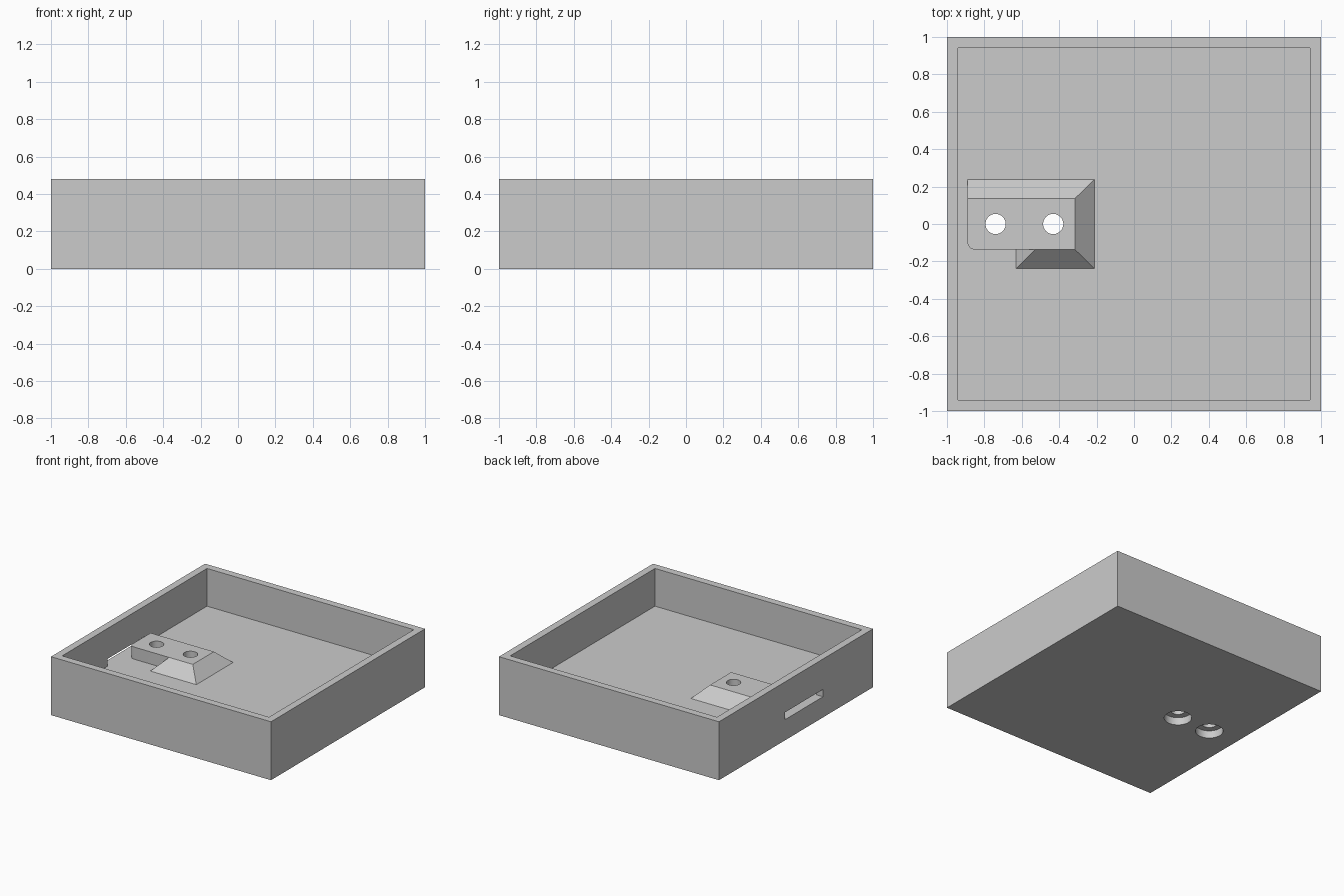
import bpy
import bmesh
from math import radians

if "Cube" in bpy.data.objects:
    bpy.data.objects.remove(bpy.data.objects["Cube"], do_unlink=True)

HEIGHT, WALL, FLOOR, BOSS_TOP = 0.48, 0.06, 0.17, 0.27

grey = bpy.data.materials.new("plain grey")
grey.use_nodes = True
grey.diffuse_color = (0.6, 0.6, 0.6, 1)
grey.node_tree.nodes["Principled BSDF"].inputs["Base Color"].default_value = (0.6, 0.6, 0.6, 1)


def finish(name, bm):
    bmesh.ops.recalc_face_normals(bm, faces=bm.faces)
    mesh = bpy.data.meshes.new(name)
    bm.to_mesh(mesh)
    bm.free()
    mesh.materials.append(grey)
    obj = bpy.data.objects.new(name, mesh)
    bpy.context.collection.objects.link(obj)
    return obj


def loft(name, lower, upper):
    """Solid between two matching rings of points."""
    bm = bmesh.new()
    a = [bm.verts.new(p) for p in lower]
    b = [bm.verts.new(p) for p in upper]
    bm.faces.new(a)
    bm.faces.new(b)
    for i in range(len(a)):
        j = (i + 1) % len(a)
        bm.faces.new((a[i], a[j], b[j], b[i]))
    return finish(name, bm)


def rect(x0, x1, y0, y1, z):
    return [(x0, y0, z), (x1, y0, z), (x1, y1, z), (x0, y1, z)]


def box(name, x0, x1, y0, y1, z0, z1):
    return loft(name, rect(x0, x1, y0, y1, z0), rect(x0, x1, y0, y1, z1))


def cylinder(name, x, radius, z0, z1):
    bpy.ops.mesh.primitive_cylinder_add(vertices=48, radius=radius, depth=z1 - z0,
                                        location=(x, 0, (z0 + z1) / 2))
    obj = bpy.context.object
    obj.name = name
    obj.data.materials.append(grey)
    return obj


def apply(obj, mod):
    bpy.context.view_layer.objects.active = obj
    bpy.ops.object.modifier_apply(modifier=mod.name)


def combine(target, tool, operation):
    mod = target.modifiers.new("combine", "BOOLEAN")
    mod.operation, mod.solver, mod.object = operation, "EXACT", tool
    apply(target, mod)
    bpy.data.objects.remove(tool, do_unlink=True)


# Open square tray
tray = box("tray", -1, 1, -1, 1, 0, HEIGHT)
inner = 1 - WALL
combine(tray, box("cavity", -inner, inner, -inner, inner, FLOOR, 1), "DIFFERENCE")

# Cable slot through the side wall, level with the floor
combine(tray, box("slot", -1.1, -0.9, -0.35, 0.14, FLOOR, 0.23), "DIFFERENCE")

# Sloped screw boss, rooted a little below the floor
ROOT = 0.05
boss = loft("boss",
            rect(-0.63 - ROOT, -0.21 + ROOT, -0.24 - ROOT, 0.24 + ROOT, FLOOR - ROOT),
            rect(-0.53, -0.315, -0.137, 0.137, BOSS_TOP))

# Bar beside it: sloped at the back, upright at the front with one rounded corner
profile = [(-0.137, FLOOR - ROOT), (-0.137, BOSS_TOP), (0.137, BOSS_TOP),
           (0.24 + ROOT, FLOOR - ROOT)]
bar = loft("bar", [(-0.89, y, z) for y, z in profile], [(-0.45, y, z) for y, z in profile])
bm = bmesh.new()
bm.from_mesh(bar.data)
corner = [e for e in bm.edges if all(v.co.x < -0.8 and v.co.y < 0 for v in e.verts)]
bmesh.ops.bevel(bm, geom=corner, offset=0.04, segments=8, profile=0.5, affect="EDGES")
bm.to_mesh(bar.data)
bm.free()
combine(boss, bar, "UNION")
combine(tray, boss, "UNION")

# Two screw holes, counterbored from underneath
for x in (-0.74, -0.432):
    combine(tray, cylinder("hole", x, 0.054, -0.1, 0.5), "DIFFERENCE")
    combine(tray, cylinder("counterbore", x, 0.104, -0.1, 0.062), "DIFFERENCE")

bpy.ops.object.select_all(action="DESELECT")
tray.select_set(True)
bpy.context.view_layer.objects.active = tray
bpy.ops.object.shade_smooth_by_angle(angle=radians(30))
